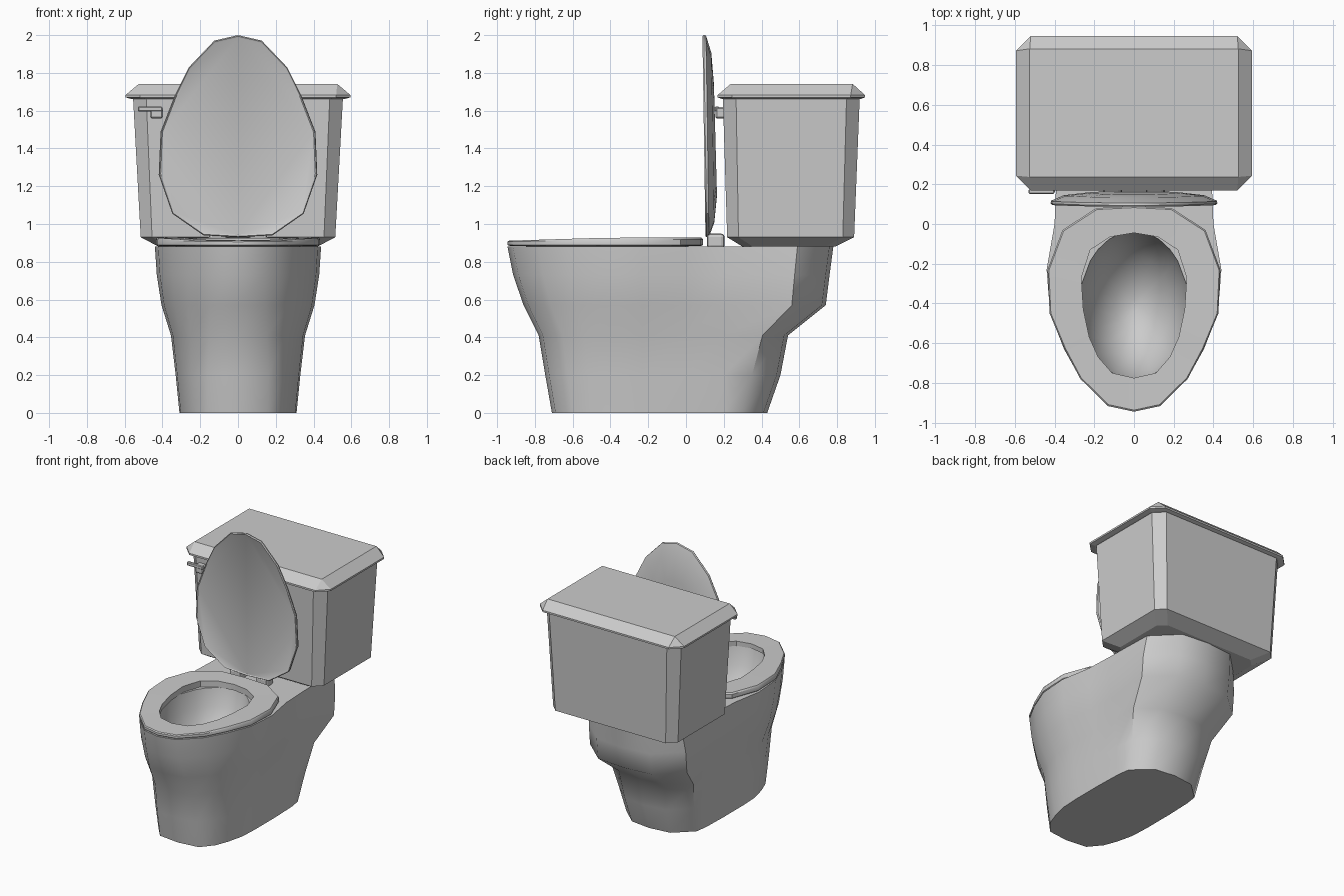
import bpy, bmesh, math
from mathutils import Vector

if "Cube" in bpy.data.objects:
    bpy.data.objects.remove(bpy.data.objects["Cube"])


def mirror_ring(half):
    """Close a half outline (front centre to back centre) across x = 0."""
    return half + [(-x, y) for x, y in reversed(half) if x > 1e-6]


def loft(name, rings, start=True, end=True, loop=False, angle=35):
    """Skin a list of equal-length 3D rings, optionally capped or looped."""
    bm = bmesh.new()
    vs = [[bm.verts.new(p) for p in r] for r in rings]
    n = len(rings[0])
    pairs = list(zip(vs, vs[1:])) + ([(vs[-1], vs[0])] if loop else [])
    for a, b in pairs:
        for i in range(n):
            j = (i + 1) % n
            bm.faces.new((a[i], a[j], b[j], b[i]))
    if start and not loop:
        bm.faces.new(vs[0][::-1])
    if end and not loop:
        bm.faces.new(vs[-1])
    bmesh.ops.remove_doubles(bm, verts=bm.verts[:], dist=0.0005)
    bmesh.ops.recalc_face_normals(bm, faces=bm.faces[:])
    me = bpy.data.meshes.new(name)
    bm.to_mesh(me)
    bm.free()
    ob = bpy.data.objects.new(name, me)
    bpy.context.collection.objects.link(ob)
    if angle:
        bpy.ops.object.select_all(action='DESELECT')
        bpy.context.view_layer.objects.active = ob
        ob.select_set(True)
        bpy.ops.object.shade_smooth_by_angle(angle=math.radians(angle))
    return ob


def chamfer_rect(hx, y0, y1, c, z):
    """Rectangle ring with cut corners."""
    return [(hx - c, y0, z), (hx, y0 + c, z), (hx, y1 - c, z), (hx - c, y1, z),
            (c - hx, y1, z), (-hx, y1 - c, z), (-hx, y0 + c, z), (c - hx, y0, z)]


def box(name, x0, x1, y0, y1, z0, z1, bevel=0.0, segments=1):
    r = [[(x0, y0, z), (x1, y0, z), (x1, y1, z), (x0, y1, z)] for z in (z0, z1)]
    ob = loft(name, r, angle=0)
    if bevel:
        m = ob.modifiers.new("bevel", 'BEVEL')
        m.width, m.segments = bevel, segments
    return ob


# Bowl and pedestal: z, front half width, front y, side half width,
# back corner half width, back corner y, back y, front bluntness
levels = [
    (0.00, 0.31, -0.71, 0.31, 0.29, 0.29, 0.43, 0.55),
    (0.20, 0.33, -0.745, 0.33, 0.31, 0.35, 0.50, 0.60),
    (0.41, 0.355, -0.78, 0.345, 0.345, 0.405, 0.54, 0.70),
    (0.57, 0.405, -0.86, 0.38, 0.40, 0.56, 0.74, 0.85),
    (0.73, 0.43, -0.915, 0.395, 0.40, 0.575, 0.76, 0.95),
    (0.88, 0.44, -0.945, 0.40, 0.38, 0.59, 0.78, 1.00),
]
front = [(0, 0), (.30, .04), (.61, .23), (.80, .44), (.96, .69), (1, 1)]
rings = []
for z, w, yf, ws, wc, yc, yb, k in levels:
    half = [(w * u ** k if u else 0, yf + (-0.23 - yf) * t) for u, t in front]
    half += [(ws, 0.0), (ws * .98, 0.2), (wc, yc), (wc * .55, yb - .02), (0, yb)]
    rings.append([(x, y, z) for x, y in mirror_ring(half)])

# Basin: hole rings share the angles of the rim so the top stays flat
cy = -0.41
hole = []
for x, y, z in rings[-1]:
    d = Vector((x, y - cy)).normalized()
    r = 1 / math.sqrt((d.x / .275) ** 2 + (d.y / .375) ** 2)
    hole.append((d.x * r, d.y * r))
for s, z in ((1, .88), (.92, .75), (.68, .60), (.35, .51), (.08, .48)):
    rings.append([(x * s, cy + y * s, z) for x, y in hole])
loft("bowl", rings, angle=45)

# Seat ring, dipping slightly toward the front
outer = mirror_ring([(0, -.945), (.13, -.917), (.27, -.78), (.35, -.63), (.425, -.45),
                     (.435, -.23), (.36, -.03), (.19, .08), (0, .09)])
inner = mirror_ring([(0, -.775), (.11, -.75), (.18, -.67), (.225, -.57), (.255, -.43),
                     (.265, -.27), (.22, -.13), (.12, -.065), (0, -.045)])


def seat_ring(pts, z, s=1.0, dip=0.0):
    return [(x * s, cy + (y - cy) * s, z - dip * max(0, -.4 - y) / .54) for x, y in pts]


loft("seat", [seat_ring(outer, .885, .99), seat_ring(outer, .89),
              seat_ring(outer, .918, 1, .012), seat_ring(outer, .928, .985, .016),
              seat_ring(inner, .925, 1, .016), seat_ring(inner, .88)], loop=True)


# Raised seat cover: same outline stood upright, domed on its back
def cover_ring(y, s):
    out = []
    for px, py in outer:
        z = .93 + (.09 - py) / 1.035 * 1.07
        lean = -.015 * (z - .93)
        out.append((px * .965 * s, y + lean, 1.42 + (z - 1.42) * s))
    return out


loft("seat_cover", [cover_ring(.108, .975), cover_ring(.103, .99), cover_ring(.110, 1),
                    cover_ring(.122, .995), cover_ring(.150, .84), cover_ring(.164, .55)])

# Hinges
for side, tag in ((-1, "left"), (1, "right")):
    xs = sorted((side * .06, side * .155))
    box("hinge_" + tag, *xs, .11, .205, .87, .95, .02, 2)

# Tank: tapered, with cut corners and a sloped underside
loft("tank", [chamfer_rect(.42, .30, .79, .055, .88),
              chamfer_rect(.515, .218, .89, .06, .93),
              chamfer_rect(.556, .195, .92, .07, 1.675)], angle=0)

# Tank lid
loft("tank_lid", [chamfer_rect(.565, .19, .925, .07, 1.662),
                  chamfer_rect(.595, .168, .947, .075, 1.67),
                  chamfer_rect(.595, .168, .947, .075, 1.683),
                  chamfer_rect(.525, .237, .882, .0, 1.742)], angle=0)

# Flush lever
box("lever_arm", -.53, -.40, .152, .175, 1.595, 1.622, .005)
box("lever_base", -.465, -.398, .155, .215, 1.558, 1.62, .008)
